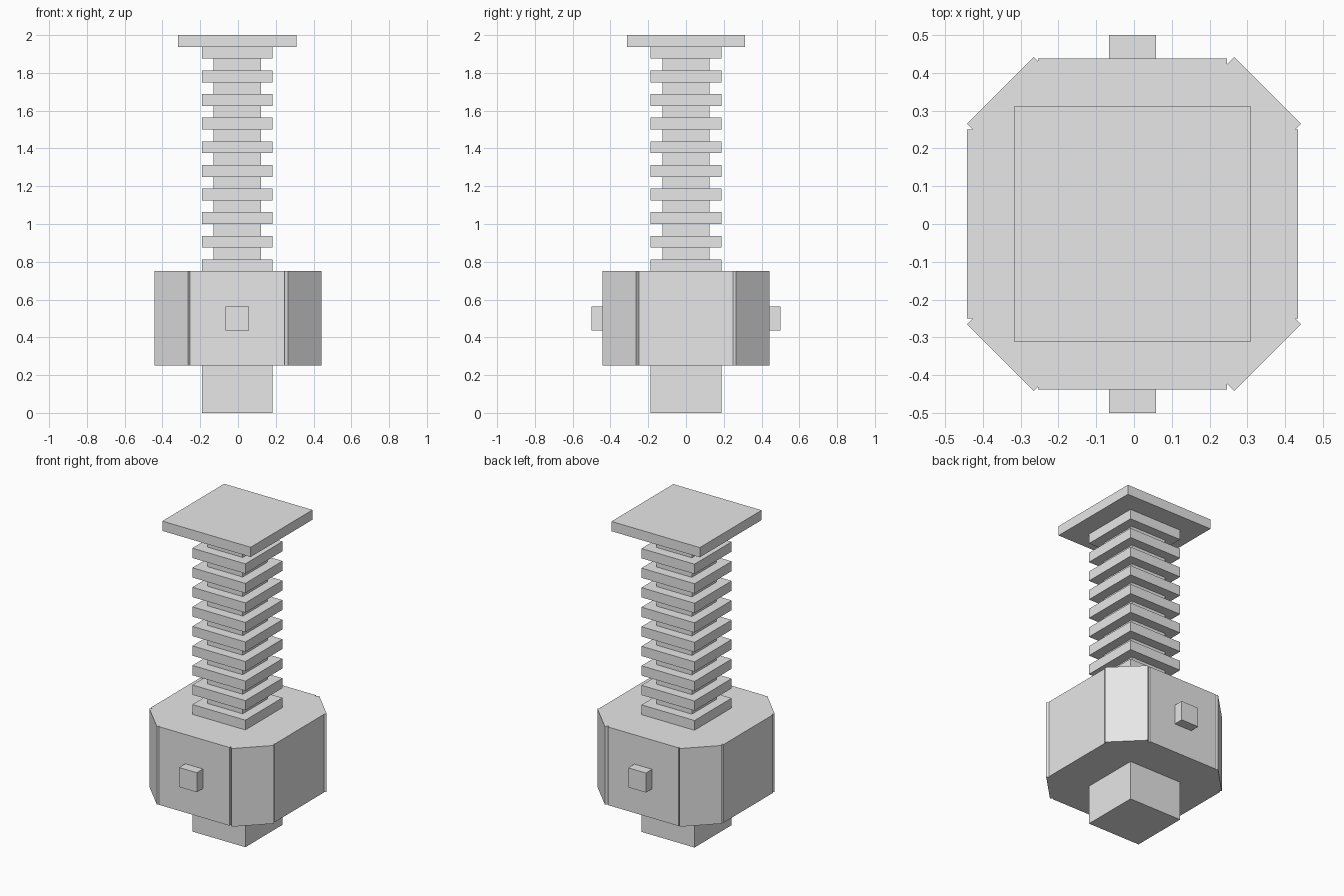
import bpy
import bmesh

if "Cube" in bpy.data.objects:
    bpy.data.objects.remove(bpy.data.objects["Cube"])

U = 1 / 16      # modelling unit
CX = -0.004     # the column sits slightly off the diagonal ribs' centre

grey = bpy.data.materials.new("plain grey")
grey.use_nodes = True
colour = (0.8, 0.8, 0.8, 1)
grey.diffuse_color = colour
grey.node_tree.nodes["Principled BSDF"].inputs["Base Color"].default_value = colour


def prism(name, outline, z0, z1):
    """Extrude a counter-clockwise outline from z0 to z1."""
    bm = bmesh.new()
    base = bm.faces.new([bm.verts.new((x, y, z0)) for x, y in outline])
    top = bmesh.ops.extrude_face_region(bm, geom=[base], use_keep_orig=True)["geom"]
    bmesh.ops.translate(bm, vec=(0, 0, z1 - z0),
                        verts=[v for v in top if isinstance(v, bmesh.types.BMVert)])
    bmesh.ops.recalc_face_normals(bm, faces=bm.faces)
    mesh = bpy.data.meshes.new(name)
    bm.to_mesh(mesh)
    bm.free()
    mesh.materials.append(grey)
    obj = bpy.data.objects.new(name, mesh)
    bpy.context.collection.objects.link(obj)
    return obj


def block(name, width, depth, z0, z1, y=0):
    w, d = width / 2, depth / 2
    outline = [(CX - w, y - d), (CX + w, y - d), (CX + w, y + d), (CX - w, y + d)]
    return prism(name, outline, z0, z1)


# Head: crossed slabs with diagonal ribs, leaving a small notch beside each rib
side, face = 4 * U, 7 * U
near, far = 6 * U / 2 ** 0.5, 10 * U / 2 ** 0.5
gap = far - near
outline = []
for sx, sy in ((1, 1), (-1, 1), (-1, -1), (1, -1)):
    xs, ys = CX + sx * side, sy * side
    corner = [(CX + sx * face, ys), (sx * (side + gap), ys),
              (sx * far, sy * near), (sx * near, sy * far),
              (xs, sy * (abs(xs) + gap)), (xs, sy * face)]
    outline += corner if sx * sy > 0 else corner[::-1]
prism("head", outline, 4 * U, 12 * U)

# Pegs on the front and back of the head
for name, sign in (("front_peg", -1), ("back_peg", 1)):
    block(name, 2 * U, U, 7 * U, 9 * U, sign * 7.5 * U)

# Square foot below the head
block("foot", 6 * U, 6 * U, 0, 4 * U)

# Ribbed grip: thin core with evenly spaced square rings
block("grip_core", 4 * U, 4 * U, 12 * U, 31 * U)
for i in range(10):
    z = (12 + 2 * i) * U
    block(f"grip_ring_{i + 1}", 6 * U, 6 * U, z, z + U)

# End plate
block("end_plate", 10 * U, 10 * U, 31 * U, 32 * U)
